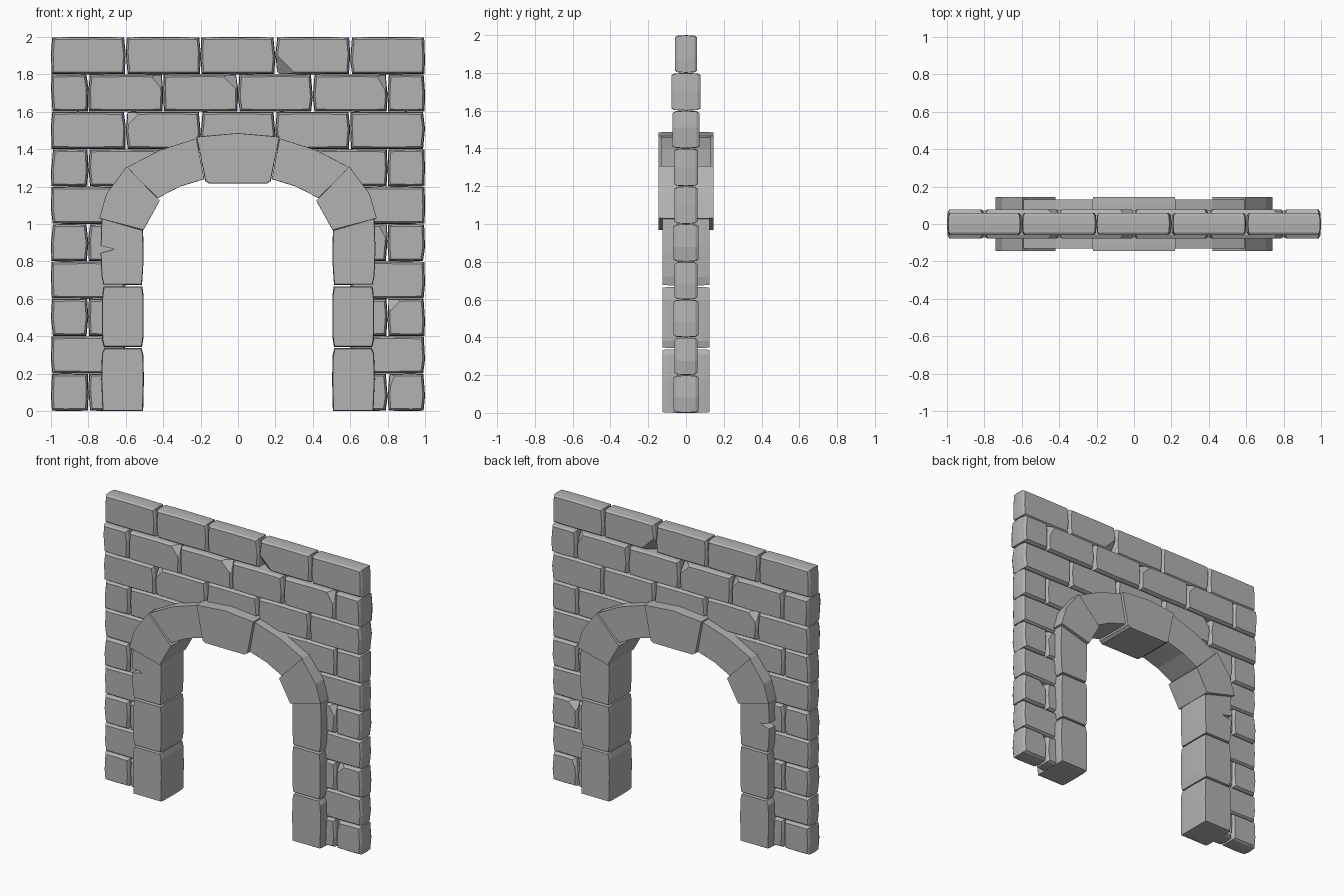
import bpy, bmesh, random
from mathutils import Vector

random.seed(4)
cube = bpy.data.objects.get("Cube")
if cube:
    bpy.data.objects.remove(cube, do_unlink=True)

stone_grey = bpy.data.materials.new("stone grey")
stone_grey.use_nodes = True
GREY = (0.45, 0.45, 0.45, 1)
stone_grey.diffuse_color = GREY
stone_grey.node_tree.nodes["Principled BSDF"].inputs["Base Color"].default_value = GREY


def stone(name, outline, depth, worn=0.012, chips=()):
    """Stone cut from an x-z outline, with worn edges front and back."""
    bm = bmesh.new()
    pts = [Vector((x, 0, z)) for x, z in outline]
    centre = sum(pts, Vector()) / len(pts)
    rings = []
    for y, inset in ((-1, worn), (-0.78, worn * 0.25), (0, 0), (0.78, worn * 0.25), (1, worn)):
        ring = []
        for p in pts:
            # pull the point inwards along both axes
            d = p - centre
            q = p - Vector((inset * max(-1, min(1, d.x / 0.06)), 0, inset * max(-1, min(1, d.z / 0.06))))
            ring.append(bm.verts.new((q.x, y * depth, q.z)))
        rings.append(ring)
    n = len(pts)
    for a, b in zip(rings, rings[1:]):
        for i in range(n):
            bm.faces.new((a[i], a[(i + 1) % n], b[(i + 1) % n], b[i]))
    bm.faces.new(rings[0])
    bm.faces.new(rings[-1])
    # broken corners, on both faces of the wall
    for x, z, sx, sz in chips:
        for side in (-1, 1):
            geom = bm.verts[:] + bm.edges[:] + bm.faces[:]
            cut = bmesh.ops.bisect_plane(bm, geom=geom, plane_co=(x, side * depth, z),
                                         plane_no=(sx, side * 0.9, sz), clear_outer=True)
            edges = [e for e in cut["geom_cut"] if isinstance(e, bmesh.types.BMEdge)]
            bmesh.ops.edgenet_fill(bm, edges=edges)
    bmesh.ops.recalc_face_normals(bm, faces=bm.faces)
    mesh = bpy.data.meshes.new(name)
    bm.to_mesh(mesh)
    bm.free()
    mesh.materials.append(stone_grey)
    obj = bpy.data.objects.new(name, mesh)
    bpy.context.collection.objects.link(obj)


def brick_outline(x0, x1, z0, z1):
    """Rectangle with slightly rounded, uneven corners."""
    def r():
        return random.uniform(0.002, 0.011)
    xm = (x0 + x1) / 2 + random.uniform(-0.05, 0.05)
    zm = (z0 + z1) / 2 + random.uniform(-0.03, 0.03)
    g = 0.002
    return [(x0 + r(), z0 + g), (xm, z0), (x1 - r(), z0 + g), (x1, zm),
            (x1 - r(), z1 - g), (xm, z1), (x0 + r(), z1 - g), (x0, zm)]


# Brick courses, bottom to top
row_depths = [0.065, 0.06, 0.065, 0.06, 0.065, 0.06, 0.064, 0.071, 0.077, 0.058]
# chips by (course, brick start): point and direction of the broken corner
chips = {
    (9, 0.2): (0.26, 1.85, -0.6, -0.6),
    (8, -0.8): (-0.44, 1.76, 0.6, 0.5),
    (8, -0.4): (-0.05, 1.76, 0.6, 0.6),
    (8, 0.4): (0.76, 1.76, 0.7, 0.4),
    (7, -0.6): (-0.56, 1.56, -0.6, 0.6),
    (2, 0.8): (0.85, 0.57, -0.6, 0.6),
    (0, 0.8): (0.83, 0.17, -0.7, 0.3),
    (4, 0.6): (0.77, 0.96, 0.7, 0.4),
}
for row, depth in enumerate(row_depths):
    inner = [-0.8, -0.4, 0, 0.4, 0.8] if row % 2 == 0 else [-0.6, -0.2, 0.2, 0.6]
    joints = [-1] + inner + [1]
    if row < 7:
        # the lower courses stop inside the piers and arch
        stop = 0.4 if row == 6 else 0.6
        spans = [(-1, -0.8), (-0.8, -stop), (stop, 0.8), (0.8, 1)]
        if row % 2:
            spans = [(-1, -0.6), (0.6, 1)]
    else:
        spans = list(zip(joints, joints[1:]))
    for i, (x0, x1) in enumerate(spans):
        chip = chips.get((row, x0))
        stone(f"course_{row + 1}_brick_{i + 1}",
              brick_outline(x0, x1, row * 0.2, row * 0.2 + 0.2), depth,
              chips=[chip] if chip else ())

# Piers and arch stones, drawn on the left and mirrored to the right
lower = [(0.507, 0), (0.725, 0), (0.732, 0.17), (0.728, 0.31), (0.715, 0.337),
         (0.515, 0.337), (0.506, 0.3), (0.503, 0.17)]
middle = [(0.513, 0.343), (0.718, 0.343), (0.727, 0.38), (0.728, 0.6), (0.72, 0.667),
          (0.512, 0.667), (0.505, 0.62), (0.504, 0.4)]
upper = [(0.513, 0.675), (0.72, 0.675), (0.73, 0.72), (0.735, 0.845), (0.735, 0.885),
         (0.73, 1.03), (0.507, 0.968), (0.505, 0.8)]
springer = [(0.505, 0.968), (0.742, 1.03), (0.705, 1.16), (0.595, 1.308), (0.418, 1.125)]
haunch = [(0.43, 1.138), (0.595, 1.303), (0.42, 1.395), (0.222, 1.458), (0.18, 1.24), (0.31, 1.2)]

for side, s in (("left", 1), ("right", -1)):
    for part, outline, depth, worn in (("pier_lower", lower, 0.125, 0.004),
                                       ("pier_middle", middle, 0.125, 0.004),
                                       ("pier_upper", upper, 0.125, 0.003),
                                       ("arch_springer", springer, 0.145, 0.001),
                                       ("arch_haunch", haunch, 0.13, 0.001)):
        points = [(s * x, z) for x, z in outline]
        if part == "pier_upper" and side == "right":
            # crack in the outer edge
            points.insert(4, (-0.66, 0.868))
        stone(f"{side}_{part}", points, depth, worn)

# Keystone
half = [(0.155, 1.216), (0.175, 1.23), (0.222, 1.467)]
stone("keystone", half + [(0, 1.487)] + [(-x, z) for x, z in reversed(half)], 0.145, 0.002)
